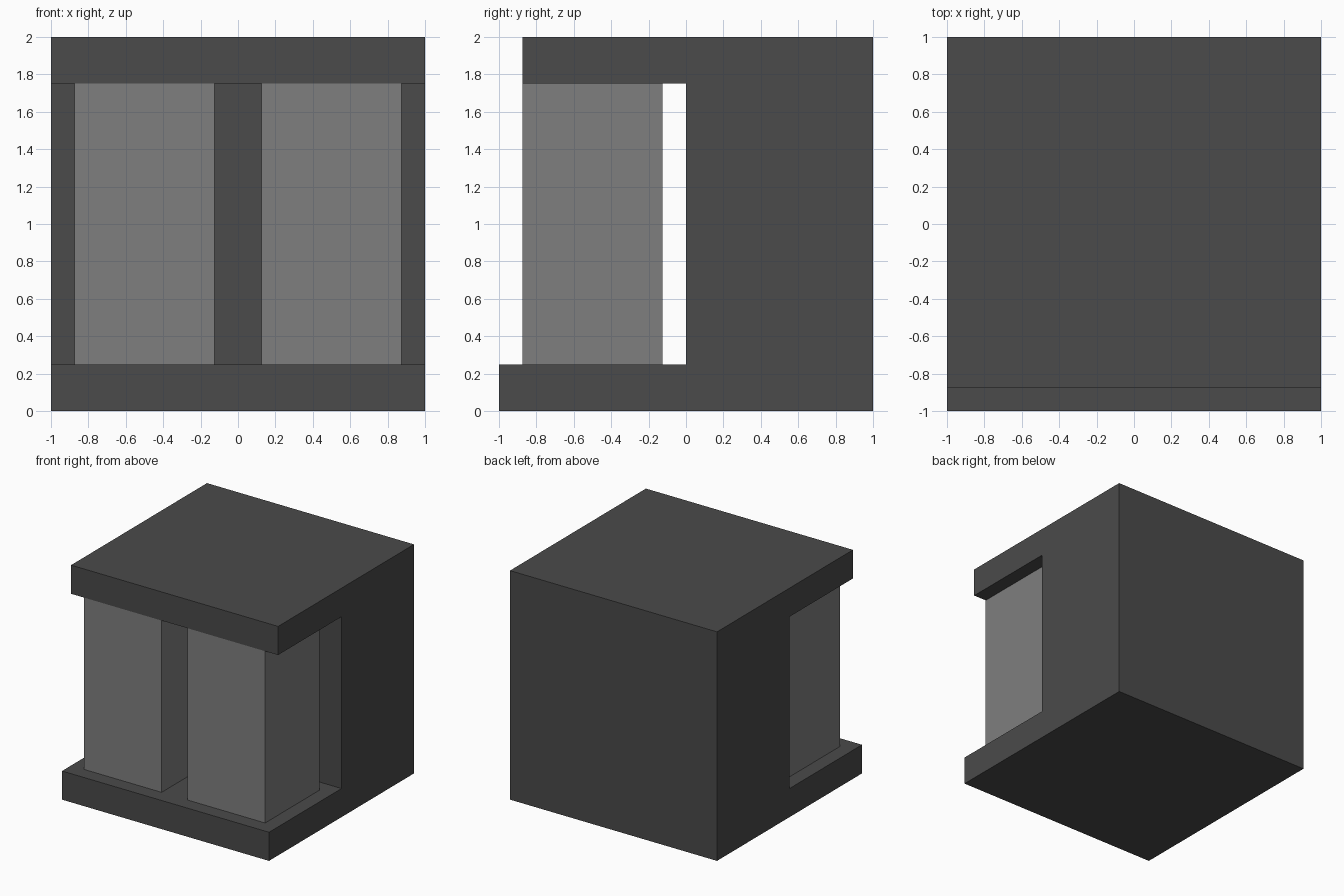
import bpy, bmesh

if "Cube" in bpy.data.objects:
    bpy.data.objects.remove(bpy.data.objects["Cube"])


def material(name, value):
    mat = bpy.data.materials.new(name)
    mat.diffuse_color = (value, value, value, 1)
    mat.use_nodes = True
    mat.node_tree.nodes["Principled BSDF"].inputs["Base Color"].default_value = mat.diffuse_color
    return mat


def extrude_x(name, profile, x0, x1, mat):
    """Extrude a closed (y, z) profile from x0 to x1."""
    bm = bmesh.new()
    face = bm.faces.new([bm.verts.new((x0, y, z)) for y, z in profile])
    ext = bmesh.ops.extrude_face_region(bm, geom=[face])
    moved = [v for v in ext["geom"] if isinstance(v, bmesh.types.BMVert)]
    bmesh.ops.translate(bm, verts=moved, vec=(x1 - x0, 0, 0))
    bmesh.ops.recalc_face_normals(bm, faces=bm.faces)
    mesh = bpy.data.meshes.new(name)
    bm.to_mesh(mesh)
    bm.free()
    mesh.materials.append(mat)
    obj = bpy.data.objects.new(name, mesh)
    bpy.context.collection.objects.link(obj)
    return obj


dark = material("dark grey", 0.069)
light = material("mid grey", 0.212)

# Housing: back block with a projecting base and a shorter roof
extrude_x("housing", [(-1, 0), (1, 0), (1, 2), (-0.875, 2), (-0.875, 1.75),
                      (0, 1.75), (0, 0.25), (-1, 0.25)], -1, 1, dark)

# Two free-standing square pillars between base and roof
pillar = [(-0.875, 0.25), (-0.125, 0.25), (-0.125, 1.75), (-0.875, 1.75)]
for side, x in (("left", -0.875), ("right", 0.125)):
    extrude_x(side + "_pillar", pillar, x, x + 0.75, light)
